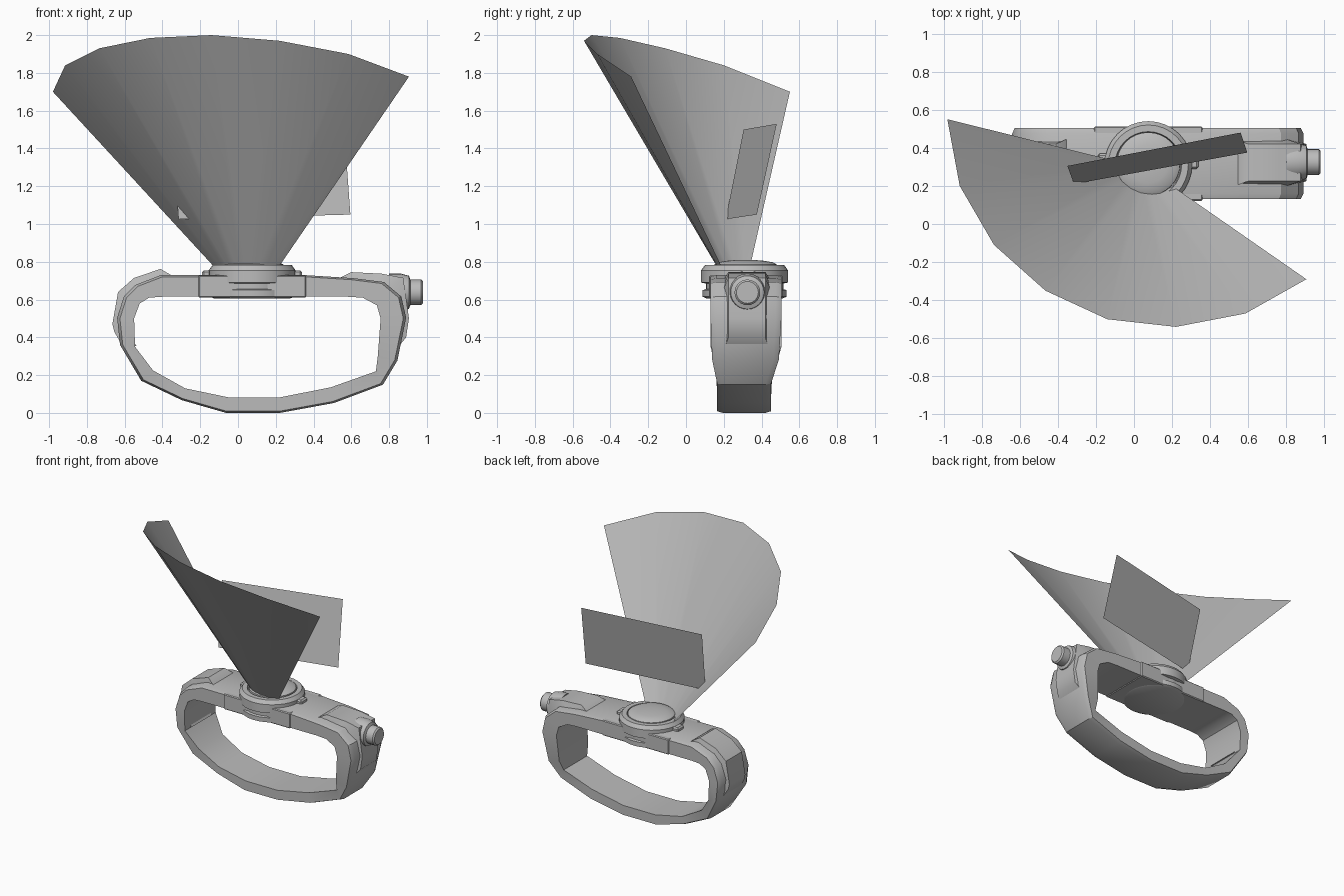
import bpy, bmesh, math
from mathutils import Vector

cube = bpy.data.objects.get("Cube")
if cube:
    bpy.data.objects.remove(cube, do_unlink=True)

grey = bpy.data.materials.new("plain grey")
grey.use_nodes = True
grey.diffuse_color = (0.5, 0.5, 0.5, 1)
grey.node_tree.nodes["Principled BSDF"].inputs["Base Color"].default_value = (0.5, 0.5, 0.5, 1)

CX, CY = 0.075, 0.31      # centre of the round emitter


def finish(name, bm, angle=30, solid=True):
    if solid:
        bmesh.ops.recalc_face_normals(bm, faces=bm.faces)
    mesh = bpy.data.meshes.new(name)
    bm.to_mesh(mesh)
    bm.free()
    mesh.materials.append(grey)
    obj = bpy.data.objects.new(name, mesh)
    bpy.context.collection.objects.link(obj)
    bpy.ops.object.select_all(action="DESELECT")
    obj.select_set(True)
    bpy.context.view_layer.objects.active = obj
    bpy.ops.object.shade_smooth_by_angle(angle=math.radians(angle))
    return obj


def loft(name, sections, closed, angle=30):
    """Skin closed cross-sections, either as a loop or with capped ends."""
    bm = bmesh.new()
    rows = [[bm.verts.new(p) for p in s] for s in sections]
    n = len(rows[0])
    for i in range(len(rows) if closed else len(rows) - 1):
        a, b = rows[i], rows[(i + 1) % len(rows)]
        for j in range(n):
            k = (j + 1) % n
            bm.faces.new((a[j], a[k], b[k], b[j]))
    if not closed:
        bm.faces.new(rows[0])
        bm.faces.new(rows[-1])
    return finish(name, bm, angle)


def turned(name, profile, place, sides=32):
    """Revolve a (radius, height) profile; place maps (u, v, h) to a point."""
    turn = [math.tau * i / sides for i in range(sides)]
    loft(name, [[place(r * math.cos(a), r * math.sin(a), h) for a in turn]
                for r, h in profile], False)


def box(name, lo, hi, bevel=0.0):
    bm = bmesh.new()
    bmesh.ops.create_cube(bm, size=1)
    for v in bm.verts:
        v.co = Vector([l + (c + 0.5) * (h - l) for c, l, h in zip(v.co, lo, hi)])
    if bevel:
        bmesh.ops.bevel(bm, geom=bm.edges[:], offset=bevel, segments=1, affect="EDGES")
    return finish(name, bm)


# Hand band: outer and inner outlines in the x-z plane, narrowing at the bottom
outer = [(-0.40, 0.72), (0.36, 0.72), (0.60, 0.705), (0.76, 0.685), (0.85, 0.61), (0.875, 0.50),
         (0.83, 0.28), (0.755, 0.155), (0.50, 0.06), (0.22, 0.009), (-0.06, 0.009),
         (-0.29, 0.075), (-0.50, 0.175), (-0.61, 0.36), (-0.625, 0.50), (-0.59, 0.61), (-0.53, 0.67)]
inner = [(-0.40, 0.615), (0.36, 0.615), (0.58, 0.615), (0.66, 0.61), (0.735, 0.57), (0.755, 0.50),
         (0.74, 0.30), (0.73, 0.22), (0.49, 0.135), (0.22, 0.082), (-0.05, 0.082),
         (-0.28, 0.13), (-0.45, 0.225), (-0.545, 0.35), (-0.55, 0.50), (-0.52, 0.58), (-0.47, 0.61)]


def band_section(o, i):
    t = min(1, max(0, (o[1] - 0.16) / 0.16))
    front, back = 0.165 - 0.035 * t, 0.45 + 0.055 * t
    crown = (0.12 + (o[0] - 0.12) * 1.02, 0.37 + (o[1] - 0.37) * 1.025)
    lip = 0.03
    return [(i[0], front, i[1]), (o[0], front, o[1]),
            (crown[0], front + lip, crown[1]), (crown[0], back - lip, crown[1]),
            (o[0], back, o[1]), (i[0], back, i[1])]


loft("hand_band", [band_section(o, i) for o, i in zip(outer, inner)], True)

# Raised guard pads over both shoulders
pads = {
    "left_pad": [(0.53, 0.71), (0.60, 0.745), (0.76, 0.737), (0.875, 0.715),
                 (0.905, 0.50), (0.89, 0.40), (0.835, 0.33)],
    "right_pad": [(-0.355, 0.73), (-0.41, 0.762), (-0.55, 0.715), (-0.635, 0.64),
                  (-0.665, 0.47), (-0.655, 0.43), (-0.61, 0.35)]}
for name, path in pads.items():
    rows = []
    for k, (x, z) in enumerate(path):
        end = k in (0, len(path) - 1)
        bx, bz = 0.12 + (x - 0.12) * 0.90, 0.37 + (z - 0.37) * 0.84
        inset = 0.0 if end else 0.025
        rows.append([(bx, 0.20, bz), (x, 0.20 + inset, z),
                     (x, 0.445 - inset, z), (bx, 0.445, bz)])
    loft(name, rows, False)

# Side knob on the left shoulder
turned("side_knob", [(0.10, 0.80), (0.10, 0.86), (0.088, 0.905), (0.068, 0.912),
                     (0.068, 0.97), (0.058, 0.98)],
       lambda u, v, h: (h, 0.325 + u, 0.638 + v), 24)

# Saddle blocks beside the emitter
box("saddle", (-0.21, 0.122, 0.61), (0.36, 0.512, 0.728), 0.006)
box("emitter_tabs", (-0.19, 0.29, 0.715), (0.338, 0.37, 0.755), 0.01)

# Emitter housing with a groove, and the lens dome on it
turned("emitter_housing", [(0.20, 0.605), (0.222, 0.615), (0.222, 0.65), (0.205, 0.655),
                           (0.205, 0.685), (0.23, 0.69), (0.23, 0.755), (0.21, 0.782),
                           (0.175, 0.782), (0.17, 0.76)],
       lambda u, v, h: (CX + u, CY + v, h))
turned("lens_dome", [(0.168, 0.74), (0.166, 0.785), (0.145, 0.797), (0.10, 0.805),
                     (0.04, 0.81)],
       lambda u, v, h: (CX + u, CY + 0.005 + v, h))

# Projected fan: a thin open cone rising from the lens
apex = Vector((0.07, 0.29, 0.56))
rim = [Vector(p) for p in (
    (-0.98, 0.55, 1.70), (-0.915, 0.20, 1.84), (-0.735, -0.11, 1.93), (-0.465, -0.35, 1.985),
    (-0.14, -0.50, 2.0), (0.22, -0.54, 1.97), (0.585, -0.47, 1.90), (0.905, -0.29, 1.78))]
bm = bmesh.new()
low = [bm.verts.new(apex.lerp(p, 0.12)) for p in rim]
high = [bm.verts.new(p) for p in rim]
for i in range(len(rim) - 1):
    bm.faces.new((low[i], low[i + 1], high[i + 1], high[i]))
finish("projected_fan", bm, 40, False)

# Floating screen panel
bm = bmesh.new()
bm.faces.new([bm.verts.new(p) for p in (
    (-0.315, 0.21, 1.025), (0.595, 0.375, 1.05), (0.56, 0.48, 1.53), (-0.35, 0.305, 1.50))])
finish("floating_screen", bm, 30, False)
